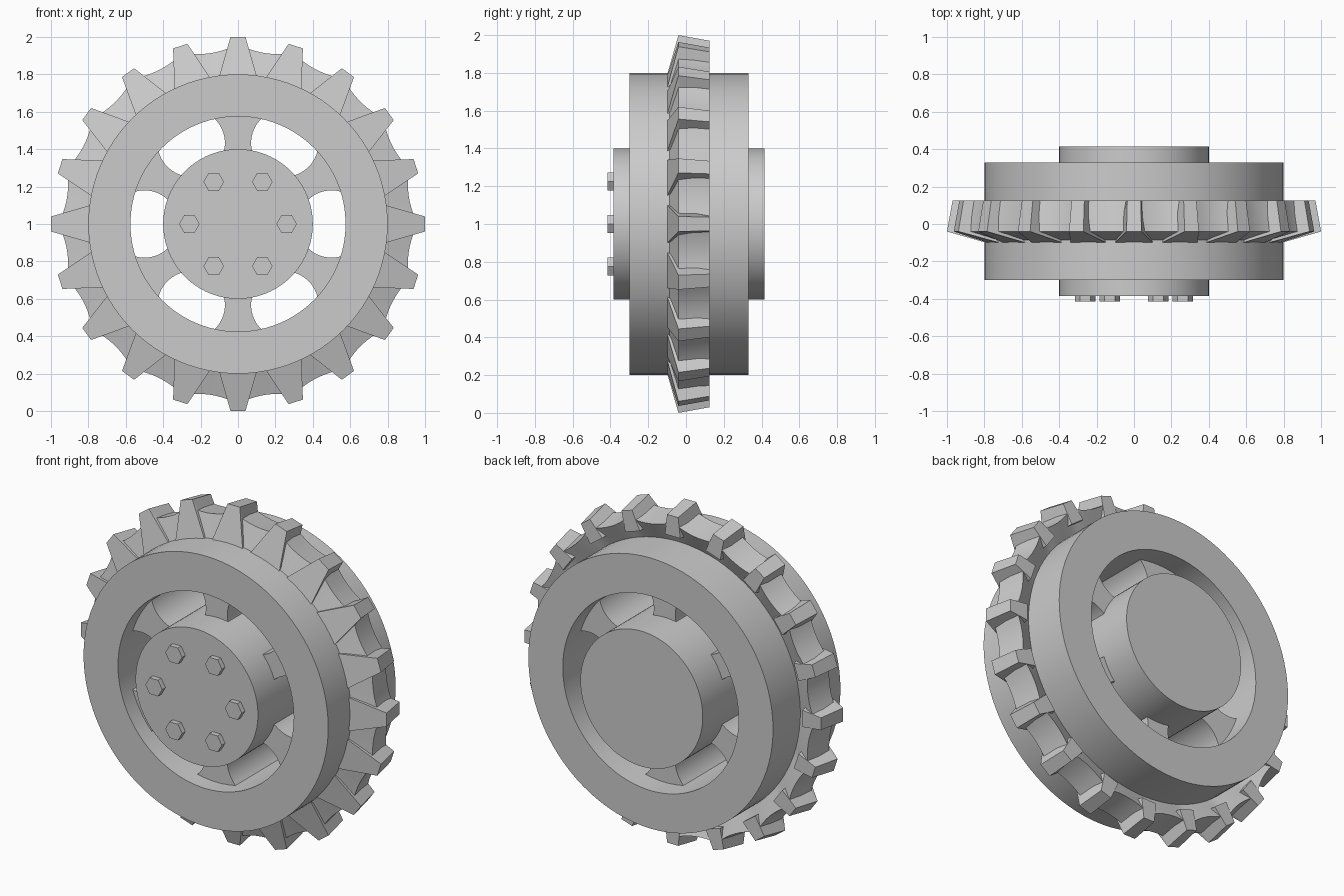
import bpy, bmesh, math
from math import sin, cos, pi, radians

cube = bpy.data.objects.get("Cube")
if cube:
    bpy.data.objects.remove(cube)

grey = bpy.data.materials.new("plain_grey")
grey.use_nodes = True
colour = (0.6, 0.6, 0.6, 1)
grey.diffuse_color = colour
grey.node_tree.nodes["Principled BSDF"].inputs["Base Color"].default_value = colour


def finish(name, bm, smooth=True):
    """Turn a bmesh into a named grey object raised onto the ground."""
    bmesh.ops.recalc_face_normals(bm, faces=bm.faces)
    mesh = bpy.data.meshes.new(name)
    bm.to_mesh(mesh)
    bm.free()
    mesh.materials.append(grey)
    obj = bpy.data.objects.new(name, mesh)
    bpy.context.collection.objects.link(obj)
    obj.location.z = 1
    if smooth:
        bpy.ops.object.select_all(action='DESELECT')
        obj.select_set(True)
        bpy.context.view_layer.objects.active = obj
        bpy.ops.object.shade_smooth_by_angle(angle=radians(30))
    return obj


def polar(bm, radius, angle, y, side=0):
    """Point at a radius along an angle, with a sideways offset."""
    return bm.verts.new((radius * cos(angle) - side * sin(angle), y,
                         radius * sin(angle) + side * cos(angle)))


def loft(bm, rings, cap=False):
    """Join closed rings of vertices; cap the ends or close the tube."""
    n = len(rings[0])
    pairs = list(zip(rings, rings[1:]))
    if cap:
        bm.faces.new(rings[0])
        bm.faces.new(rings[-1])
    else:
        pairs.append((rings[-1], rings[0]))
    for a, b in pairs:
        for i in range(n):
            j = (i + 1) % n
            bm.faces.new((a[i], a[j], b[j], b[i]))


def circle(bm, radius, y, sides=96):
    return [polar(bm, radius, 2 * pi * i / sides, y) for i in range(sides)]


# Rim: wide ring with a square section
bm = bmesh.new()
loft(bm, [circle(bm, r, y) for r, y in
          ((0.8, -0.3), (0.8, 0.33), (0.575, 0.33), (0.575, -0.3))])
finish("rim", bm)

# Hub drum
bm = bmesh.new()
loft(bm, [circle(bm, 0.4, -0.385), circle(bm, 0.4, 0.415)], cap=True)
finish("hub", bm)

# Spokes: webs left between six round openings
bm = bmesh.new()
steps = 12
for k in range(6):
    mid = radians(30 + 60 * k)
    outline = []
    for sign in (1, -1):
        arc = [radians(140 - 72 * i / steps) for i in range(steps + 1)]
        pts = []
        for a in arc:
            x, z = 0.5 + 0.18 * cos(a), 0.18 * sin(a)
            pts.append((math.hypot(x, z), mid + sign * (math.atan2(z, x) - pi / 6)))
        outline += pts if sign == 1 else pts[::-1]
    loft(bm, [[polar(bm, r, a, y) for r, a in outline] for y in (-0.2, 0.2)], cap=True)
finish("spokes", bm)

# Hexagonal bolt heads
for k in range(6):
    bm = bmesh.new()
    a = k * pi / 3
    loft(bm, [circle(bm, 0.055, y, 6) for y in (-0.415, -0.38)], cap=True)
    bmesh.ops.translate(bm, verts=bm.verts, vec=(0.26 * cos(a), 0, 0.26 * sin(a)))
    finish("bolt_%d" % (k + 1), bm, smooth=False)

# Tread flange: scalloped edge, sloping front, dished back
TEETH = 20
SUB = 8


def scallop(bm, scale, y):
    ring = []
    for i in range(TEETH * SUB):
        t = 2 * (i % SUB) / SUB - 1
        ring.append(polar(bm, scale * (0.925 + 0.035 * t * t), 2 * pi * i / (TEETH * SUB), y))
    return ring


bm = bmesh.new()
n = TEETH * SUB
loft(bm, [circle(bm, 0.79, -0.09, n), scallop(bm, 1, -0.04),
          scallop(bm, 0.97, 0.125), circle(bm, 0.79, 0.07, n)])
finish("tread_flange", bm)

# Teeth: flared wedges, broad at the rim and narrow at the tip
bm = bmesh.new()
for k in range(TEETH):
    a = 2 * pi * k / TEETH
    front = ((0.79, -0.1, 0.1), (1.0, -0.04, 0.04))
    back = ((0.85, 0.125, 0.05), (0.97, 0.125, 0.036))
    rings = []
    for (r0, y0, w0), (r1, y1, w1) in (front, ((0.85, -0.03, 0.08), front[1]), back):
        rings.append([polar(bm, r0, a, y0, -w0), polar(bm, r0, a, y0, w0),
                      polar(bm, r1, a, y1, w1), polar(bm, r1, a, y1, -w1)])
    loft(bm, rings, cap=True)
bmesh.ops.remove_doubles(bm, verts=bm.verts, dist=0.0001)
finish("tread_teeth", bm, smooth=False)
